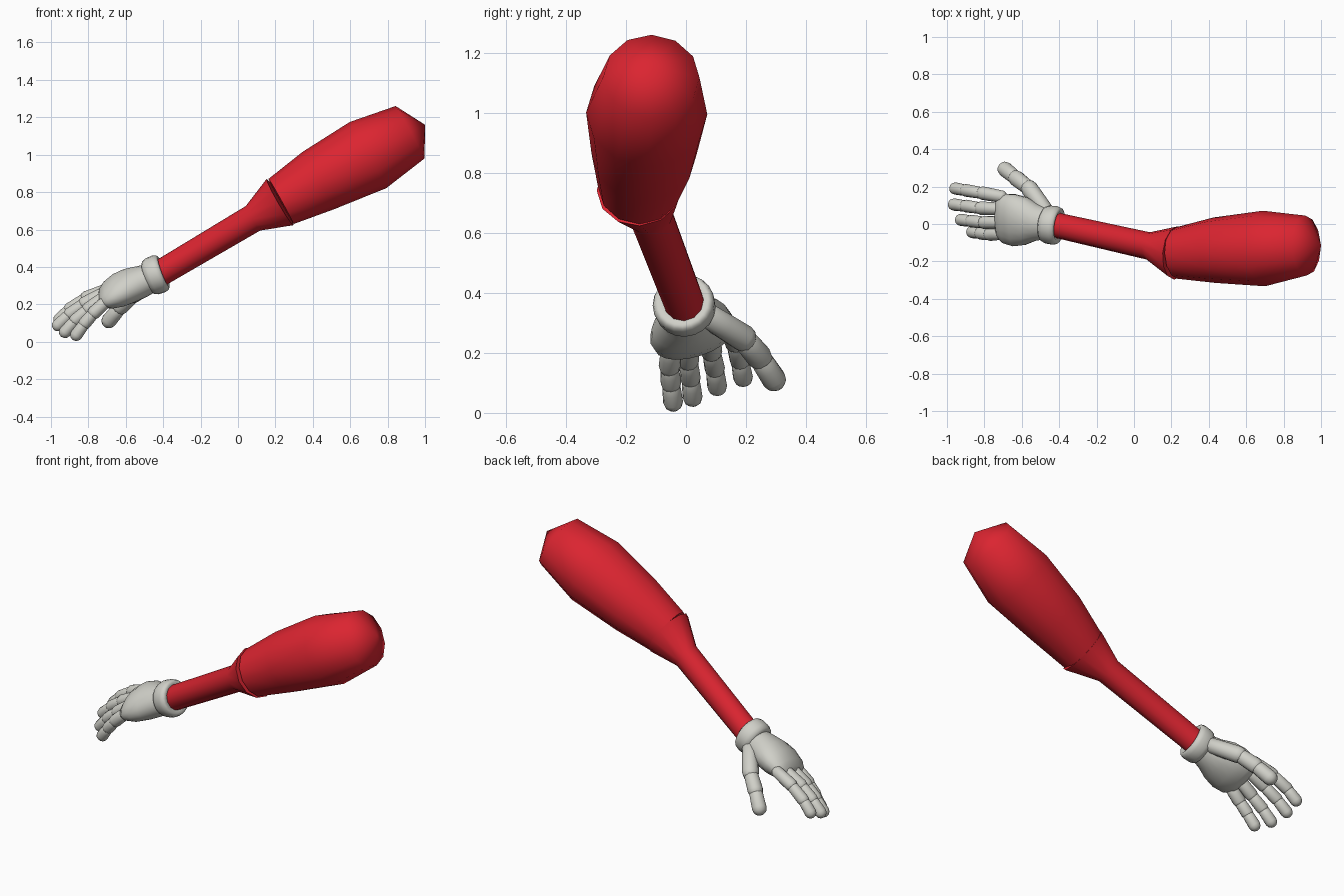
import bpy, bmesh, math
from mathutils import Vector

if "Cube" in bpy.data.objects:
    bpy.data.objects.remove(bpy.data.objects["Cube"])


def material(name, rgb):
    m = bpy.data.materials.new(name)
    m.diffuse_color = (*rgb, 1)
    m.use_nodes = True
    m.node_tree.nodes["Principled BSDF"].inputs["Base Color"].default_value = m.diffuse_color
    return m


RED = material("red cloth", (0.71, 0.018, 0.03))
WHITE = material("pale glove", (0.63, 0.63, 0.58))


def loft(name, mat, sections, sides=12, hint=(0, 1, 0), axis=None, angle=60):
    """Skin elliptical rings (centre, half width, half thickness); zero width makes a point."""
    bm = bmesh.new()
    pts = [Vector(s[0]) for s in sections]
    rings = []
    for i, (c, w, t) in enumerate(sections):
        c = Vector(c)
        if w == 0:
            rings.append([bm.verts.new(c)])
            continue
        d = Vector(axis) if axis else pts[min(i + 1, len(pts) - 1)] - pts[max(i - 1, 0)]
        d.normalize()
        v = Vector(hint)
        v = (v - d * v.dot(d)).normalized()
        n = d.cross(v)
        angles = [2 * math.pi * k / sides for k in range(sides)]
        rings.append([bm.verts.new(c + v * w * math.cos(a) + n * t * math.sin(a)) for a in angles])
    for a, b in zip(rings, rings[1:]):
        for k in range(sides):
            j = (k + 1) % sides
            if len(a) == 1:
                bm.faces.new((a[0], b[j], b[k]))
            elif len(b) == 1:
                bm.faces.new((a[k], a[j], b[0]))
            else:
                bm.faces.new((a[k], a[j], b[j], b[k]))
    for r in (rings[0], rings[-1]):
        if len(r) > 1:
            bm.faces.new(r)
    bmesh.ops.recalc_face_normals(bm, faces=bm.faces)
    me = bpy.data.meshes.new(name)
    bm.to_mesh(me)
    bm.free()
    me.materials.append(mat)
    ob = bpy.data.objects.new(name, me)
    bpy.context.collection.objects.link(ob)
    bpy.ops.object.select_all(action='DESELECT')
    ob.select_set(True)
    bpy.context.view_layer.objects.active = ob
    bpy.ops.object.shade_smooth_by_angle(angle=math.radians(angle))
    return ob


def digit(name, joints, radii):
    """Chain of round-ended segments, each slightly wider at its far end."""
    for i, (a, b) in enumerate(zip(joints, joints[1:])):
        a, b = Vector(a), Vector(b)
        d = (b - a).normalized()
        r = radii[i]
        prof = [(a - d * r * 0.6, 0), (a - d * r * 0.4, 0.6), (a, 0.9), (a.lerp(b, 0.5), 0.96),
                (b, 1.0), (b + d * r * 0.5, 0.86), (b + d * r * 0.85, 0.5), (b + d * r, 0)]
        loft(f"{name}_segment_{i + 1}", WHITE, [(p, r * k, r * k) for p, k in prof])


# Full upper sleeve, closed by a blunt point at the shoulder
UPPER_AXIS = (0.87, 0.03, 0.48)
loft("upper_sleeve", RED, [
    ((0.23, -0.155, 0.75), 0.138, 0.138),
    ((0.43, -0.140, 0.862), 0.175, 0.175),
    ((0.695, -0.131, 0.998), 0.202, 0.202),
    ((0.92, -0.115, 1.12), 0.16, 0.16),
    ((1.0, -0.115, 1.16), 0, 0)], axis=UPPER_AXIS)

# Slim forearm flaring into the sleeve
loft("forearm", RED, [
    ((-0.43, -0.003, 0.358), 0.068, 0.070),
    ((0.08, -0.118, 0.66), 0.074, 0.076),
    ((0.225, -0.155, 0.747), 0.143, 0.143)], axis=(0.86, -0.08, 0.5))

# Rolled glove cuff
CUFF_AXIS = Vector((0.93, -0.13, 0.35)).normalized()
CUFF = Vector((-0.437, -0.006, 0.358))
loft("glove_cuff", WHITE, [
    (CUFF + CUFF_AXIS * o, r, r) for o, r in
    [(-0.055, 0.078), (-0.045, 0.094), (-0.025, 0.102), (0.015, 0.104),
     (0.035, 0.098), (0.043, 0.085), (0.036, 0.07)]], sides=20, axis=CUFF_AXIS)

# Palm, tilted so the thumb side sits higher
loft("palm", WHITE, [
    ((-0.455, 0.000, 0.345), 0.080, 0.075),
    ((-0.52, 0.008, 0.320), 0.100, 0.086),
    ((-0.58, 0.015, 0.300), 0.132, 0.090),
    ((-0.64, 0.020, 0.275), 0.145, 0.086),
    ((-0.695, 0.028, 0.250), 0.138, 0.068),
    ((-0.725, 0.035, 0.235), 0.118, 0.046),
    ((-0.738, 0.038, 0.230), 0.085, 0.025),
    ((-0.742, 0.038, 0.228), 0, 0)],
    sides=20, hint=(0, 0.95, 0.3), axis=(-0.93, 0.1, -0.35))

# Four curled fingers
FINGERS = {
    "little_finger": [(-0.70, -0.05, 0.22), (-0.77, -0.055, 0.155), (-0.82, -0.05, 0.098), (-0.865, -0.043, 0.036)],
    "ring_finger": [(-0.70, 0.01, 0.25), (-0.80, 0.008, 0.175), (-0.87, 0.015, 0.115), (-0.925, 0.022, 0.052)],
    "middle_finger": [(-0.70, 0.08, 0.27), (-0.82, 0.085, 0.205), (-0.90, 0.096, 0.148), (-0.963, 0.104, 0.088)],
    "index_finger": [(-0.70, 0.145, 0.28), (-0.81, 0.165, 0.235), (-0.90, 0.180, 0.175), (-0.956, 0.190, 0.118)],
}
for name, joints in FINGERS.items():
    digit(name, joints, (0.036, 0.034, 0.033))

# Thumb spreading from the wrist
digit("thumb", [(-0.46, 0.055, 0.335), (-0.56, 0.19, 0.25), (-0.63, 0.245, 0.185), (-0.69, 0.293, 0.112)],
      (0.046, 0.043, 0.041))
